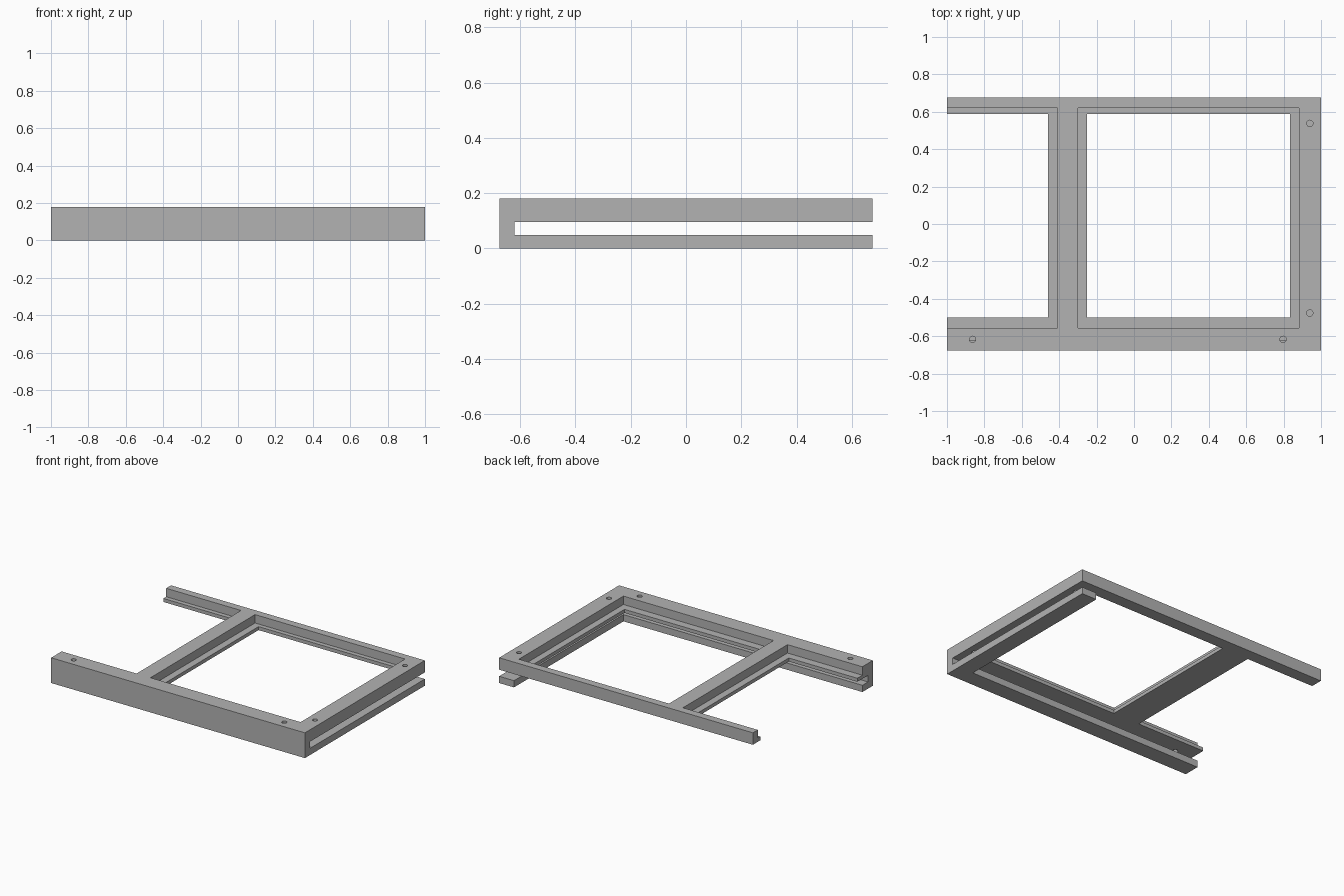
import bpy

cube = bpy.data.objects.get("Cube")
if cube:
    bpy.data.objects.remove(cube, do_unlink=True)

grey = bpy.data.materials.new("plain_grey")
grey.use_nodes = True
colour = (0.45, 0.45, 0.45, 1)
grey.diffuse_color = colour
grey.node_tree.nodes["Principled BSDF"].inputs["Base Color"].default_value = colour


def box(name, x, y, z):
    """Box from (min, max) ranges."""
    bpy.ops.mesh.primitive_cube_add(size=1, location=[sum(r) / 2 for r in (x, y, z)])
    ob = bpy.context.object
    ob.name = name
    ob.scale = [r[1] - r[0] for r in (x, y, z)]
    bpy.ops.object.transform_apply(location=True, rotation=False, scale=True)
    ob.data.materials.append(grey)
    return ob


def cut(target, cutter):
    """Subtract the cutter, then discard it."""
    cutter.hide_render = True
    mod = target.modifiers.new("cut", "BOOLEAN")
    mod.operation = "DIFFERENCE"
    mod.solver = "EXACT"
    mod.object = cutter
    bpy.context.view_layer.objects.active = target
    bpy.ops.object.modifier_apply(modifier=mod.name)
    bpy.data.objects.remove(cutter, do_unlink=True)


W, D, H = 1.0, 0.675, 0.18
SLOT_LOW, SLOT_HIGH, LEDGE = 0.048, 0.095, 0.12
FAR = 1.5

frame = box("window_frame", (-W, W), (-D, D), (0, H))

# Slot behind the front wall, and the space inside the lower L-shaped rail
cut(frame, box("slot_cutter", (-FAR, FAR), (-0.62, FAR), (SLOT_LOW, SLOT_HIGH)))
cut(frame, box("underside_cutter", (-FAR, 0.883), (-0.557, FAR), (-1, 0.07)))

# Openings, each with a wider rebate above a thin ledge
openings = [
    ((-0.25, 0.835), (-0.30, 0.883)),
    ((-FAR, -0.46), (-FAR, -0.41)),
]
for inner, outer in openings:
    cut(frame, box("opening_cutter", inner, (-0.5, 0.588), (0.06, 1)))
    cut(frame, box("rebate_cutter", outer, (-0.557, 0.62), (LEDGE, 1)))

# Screw holes through the upper layer
for x, y in [(-0.863, -0.617), (0.797, -0.617), (0.94, 0.538), (0.94, -0.476)]:
    bpy.ops.mesh.primitive_cylinder_add(
        vertices=24, radius=0.017, depth=0.2, location=(x, y, SLOT_HIGH + 0.099))
    bpy.context.object.data.materials.append(grey)
    cut(frame, bpy.context.object)
